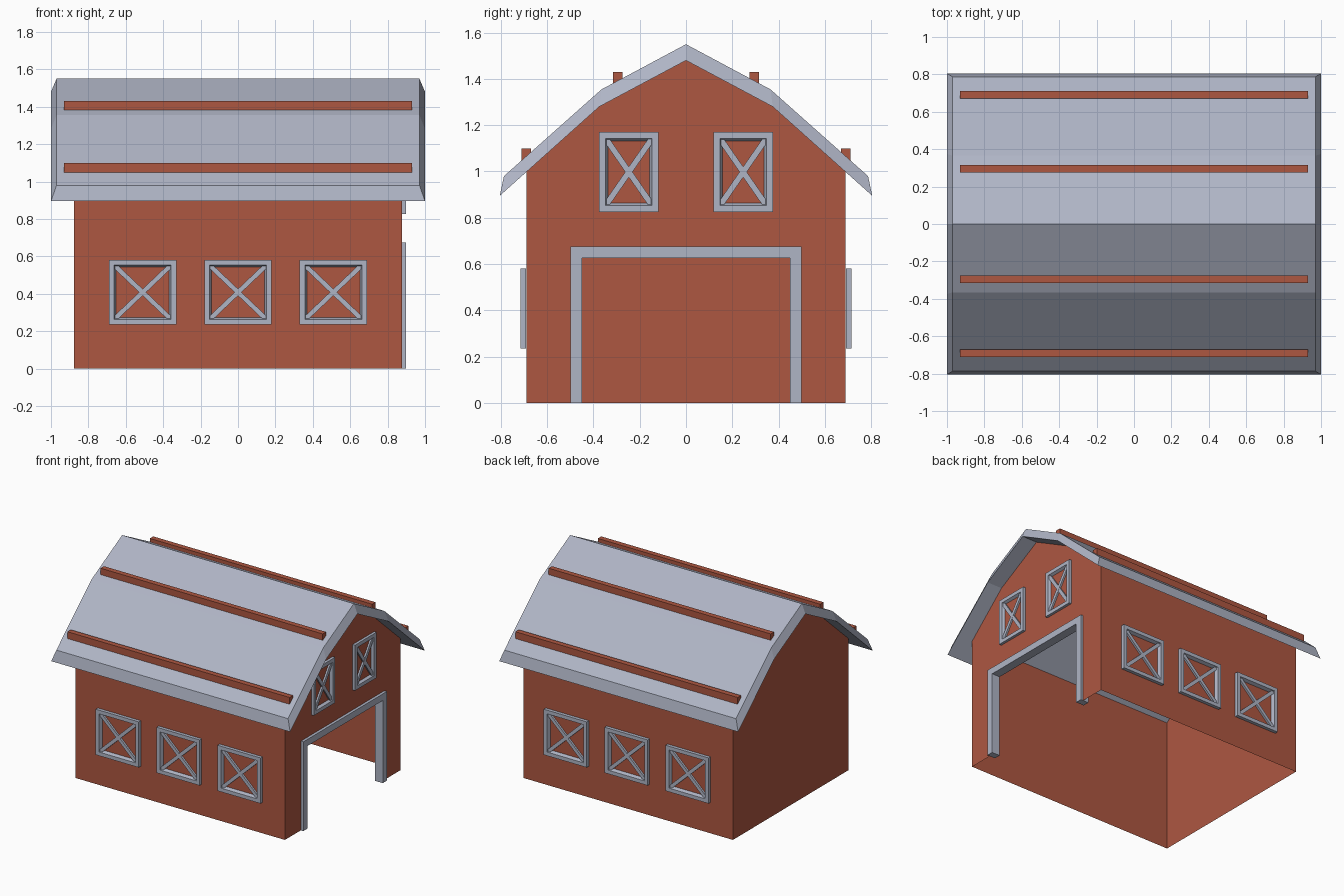
import bpy, bmesh, math
from mathutils import Matrix, Vector

if "Cube" in bpy.data.objects:
    bpy.data.objects.remove(bpy.data.objects["Cube"])


def material(name, rgb):
    m = bpy.data.materials.new(name)
    m.diffuse_color = (*rgb, 1)
    m.use_nodes = True
    m.node_tree.nodes["Principled BSDF"].inputs["Base Color"].default_value = m.diffuse_color
    return m


RED = material("barn_red", (0.42, 0.095, 0.053))
GREY = material("trim_grey", (0.43, 0.46, 0.56))


def finish(name, bm, mat):
    bmesh.ops.remove_doubles(bm, verts=bm.verts, dist=1e-5)
    bmesh.ops.recalc_face_normals(bm, faces=bm.faces)
    me = bpy.data.meshes.new(name)
    bm.to_mesh(me)
    bm.free()
    me.materials.append(mat)
    ob = bpy.data.objects.new(name, me)
    bpy.context.collection.objects.link(ob)
    return ob


def bridge(bm, a, b):
    """Quads between two closed loops of verts."""
    n = len(a)
    for i in range(n):
        j = (i + 1) % n
        bm.faces.new((a[i], a[j], b[j], b[i]))


def add_box(bm, lo, hi, mat=Matrix()):
    size = [h - l for l, h in zip(lo, hi)]
    mid = [(h + l) / 2 for l, h in zip(lo, hi)]
    m = mat @ Matrix.Translation(mid) @ Matrix.Diagonal((*size, 1))
    bmesh.ops.create_cube(bm, size=1, matrix=m)


X, Y = 0.876, 0.69
DOOR_Y, DOOR_Z = 0.45, 0.625

# Walls: thin shell, open below, doorway in the +x gable
gable = [(Y, 0), (Y, 1.0), (0.375, 1.28), (0, 1.48), (-0.375, 1.28), (-Y, 1.0), (-Y, 0)]
doorway = [(-DOOR_Y, 0), (-DOOR_Y, DOOR_Z), (DOOR_Y, DOOR_Z), (DOOR_Y, 0)]
bm = bmesh.new()
back = [bm.verts.new((-X, y, z)) for y, z in gable]
front = [bm.verts.new((X, y, z)) for y, z in gable]
hole = [bm.verts.new((X, y, z)) for y, z in doorway]
bm.faces.new(back)
bm.faces.new(front + hole)
for i in (0, 5):
    bm.faces.new((back[i], back[i + 1], front[i + 1], front[i]))
finish("barn_walls", bm, RED)

# Gambrel roof: thick bent slab with slanted ends
under = [(0.805, 0.895), (0.375, 1.28), (0, 1.48), (-0.375, 1.28), (-0.805, 0.895)]
over = [(0.787, 0.98), (0.365, 1.355), (0, 1.55), (-0.365, 1.355), (-0.787, 0.98)]
bm = bmesh.new()
rows = [[bm.verts.new((x, y, z)) for y, z in prof]
        for x, prof in ((-1, under), (1, under), (0.97, over), (-0.97, over))]
for i in range(4):
    bridge(bm, [r[i] for r in rows], [r[i + 1] for r in rows])
for i in (0, 4):
    bm.faces.new([r[i] for r in rows])
finish("roof", bm, GREY)

# Roof battens
for side in (-1, 1):
    for name, y, z0, z1 in (("lower", 0.69, 1.04, 1.10), ("upper", 0.295, 1.38, 1.43)):
        bm = bmesh.new()
        add_box(bm, (-0.93, side * y - 0.02, z0), (0.93, side * y + 0.02, z1))
        finish(f"{name}_roof_batten", bm, RED)

# Door frame
bm = bmesh.new()
outer = [(-0.5, 0), (-0.5, 0.675), (0.5, 0.675), (0.5, 0)]
loops = [[bm.verts.new((x, y, z)) for y, z in prof]
         for x, prof in ((0.83, outer), (0.897, outer), (0.897, doorway), (0.83, doorway))]
for i in range(3):
    bridge(bm, [r[i] for r in loops], [r[i + 1] for r in loops])
for i in (0, 3):
    bm.faces.new([r[i] for r in loops])
finish("door_frame", bm, GREY)


def window(name, place, w, h, depth):
    """Framed window with crossed bars; local x across, y up, z outward."""
    bm = bmesh.new()

    def ring(inset, z):
        a, b = w / 2 - inset, h / 2 - inset
        return [bm.verts.new((x, y, z)) for x, y in ((-a, -b), (a, -b), (a, b), (-a, b))]

    rings = [ring(0, 0.001), ring(0, depth), ring(0.028, depth), ring(0.038, 0.001)]
    for i in range(4):
        bridge(bm, rings[i], rings[(i + 1) % 4])
    # crossed bars, the second a hair lower to avoid coplanar faces
    a, b = w - 0.056, h - 0.056
    length = math.hypot(a, b) / 2
    for s, top in ((1, 0.7), (-1, 0.66)):
        rot = Matrix.Rotation(s * math.atan2(b, a), 4, 'Z')
        add_box(bm, (-length, -0.013, 0.002), (length, 0.013, depth * top), rot)
    bm.transform(place)
    finish(name, bm, GREY)


def facing(angle, pos):
    """Stand a window upright, turned about z from facing -y."""
    return (Matrix.Translation(pos) @ Matrix.Rotation(angle, 4, 'Z')
            @ Matrix.Rotation(math.pi / 2, 4, 'X'))


# Side windows on both long walls, and two in the door gable
for x in (-0.51, 0, 0.51):
    window("front_window", facing(0, (x, -Y, 0.408)), 0.36, 0.345, 0.026)
    window("back_window", facing(math.pi, (x, Y, 0.408)), 0.36, 0.345, 0.026)
for y in (-0.247, 0.247):
    window("gable_window", facing(math.pi / 2, (X, y, 0.998)), 0.256, 0.345, 0.021)
